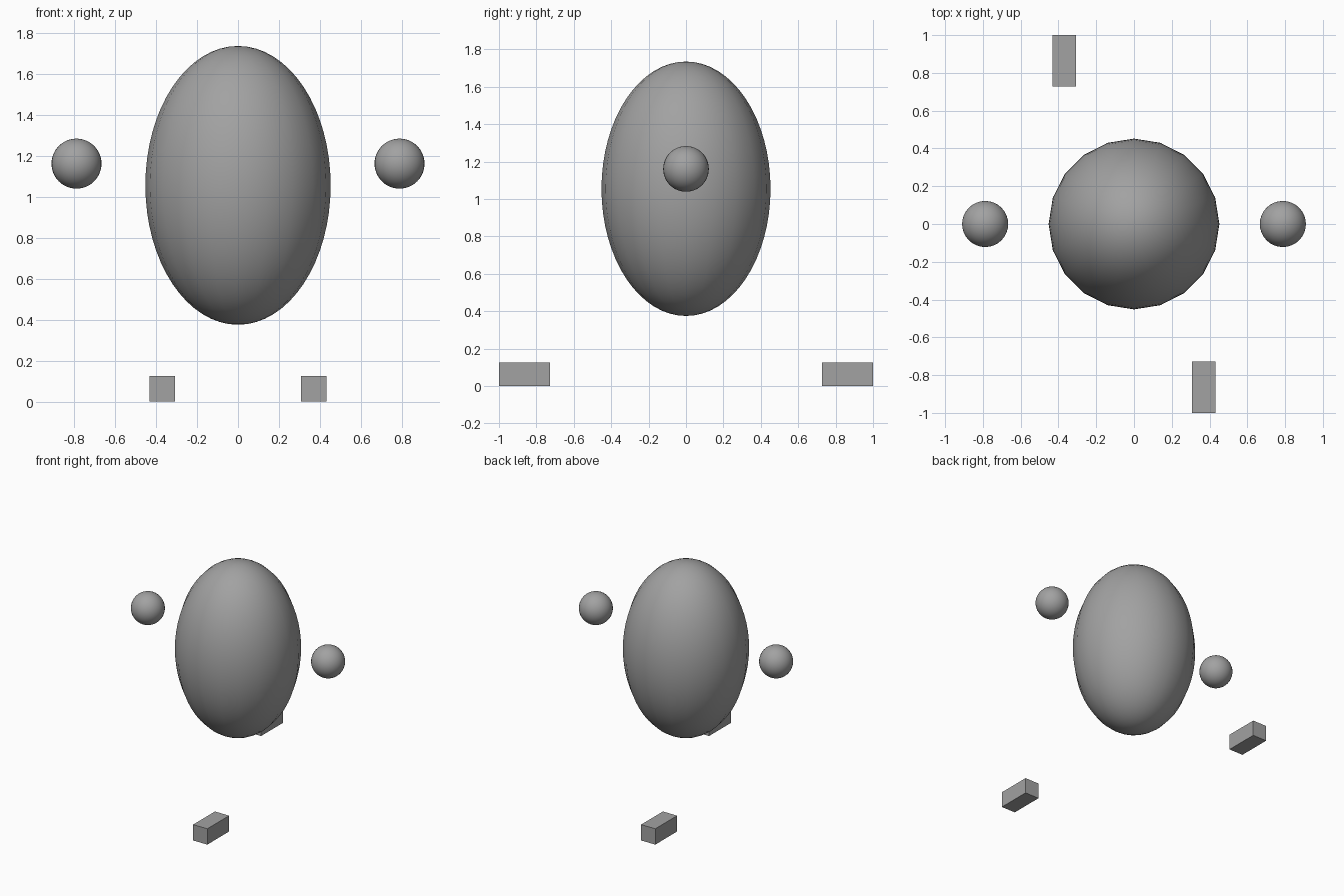
import bpy

if "Cube" in bpy.data.objects:
    bpy.data.objects.remove(bpy.data.objects["Cube"])

grey = bpy.data.materials.new("mid grey")
grey.diffuse_color = (0.36, 0.36, 0.36, 1.0)
grey.use_nodes = True
grey.node_tree.nodes["Principled BSDF"].inputs["Base Color"].default_value = grey.diffuse_color


def finish(name, smooth):
    obj = bpy.context.object
    obj.name = name
    obj.data.materials.append(grey)
    bpy.ops.object.transform_apply(location=False, rotation=False, scale=True)
    if smooth:
        bpy.ops.object.shade_smooth()


def ellipsoid(name, centre, radii, segments, rings):
    bpy.ops.mesh.primitive_uv_sphere_add(
        segments=segments, ring_count=rings, radius=1, location=centre)
    bpy.context.object.scale = radii
    finish(name, True)


def box(name, centre, size):
    bpy.ops.mesh.primitive_cube_add(size=1, location=centre)
    bpy.context.object.scale = size
    finish(name, False)


# Egg-shaped body
ellipsoid("body", (0, 0, 1.055), (0.452, 0.452, 0.68), 20, 32)

for side, label in ((1, "right"), (-1, "left")):
    # Floating round hands
    ellipsoid(label + "_hand", (side * 0.788, 0, 1.161), (0.122,) * 3, 32, 24)
    # Feet in mid stride: one forward, one back
    box(label + "_foot", (side * 0.37, side * -0.864, 0.0625), (0.124, 0.272, 0.125))
